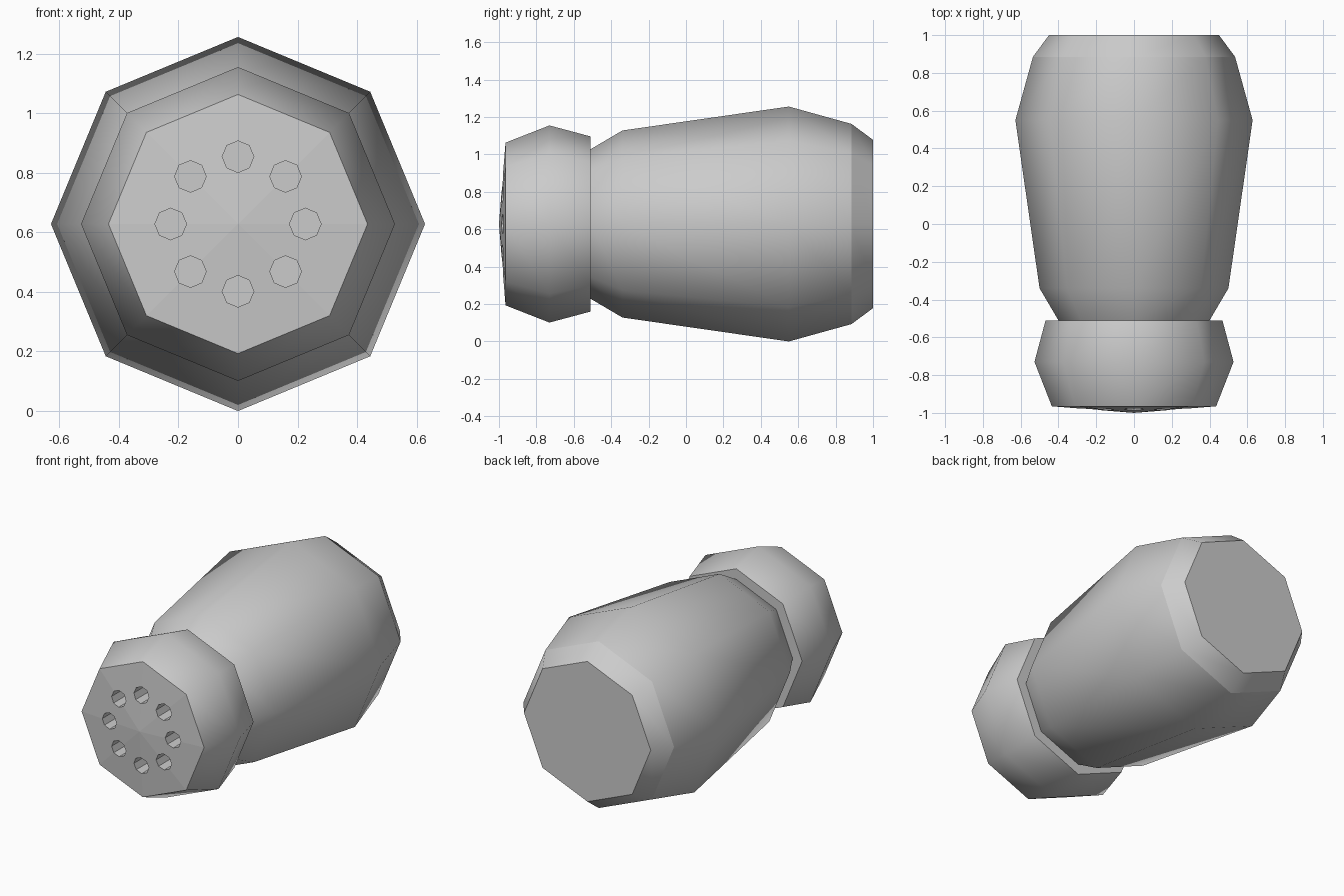
import bpy, bmesh
from math import cos, sin, pi

if "Cube" in bpy.data.objects:
    bpy.data.objects.remove(bpy.data.objects["Cube"])

SIDES = 8
CZ = 0.628  # height of the long axis


def lathe(name, profile, flat_segments=(), sharp_rings=()):
    """Revolve (y, radius) points around the y axis; radius 0 closes to a point."""
    bm = bmesh.new()
    rings = []
    for y, r in profile:
        if r == 0:
            rings.append([bm.verts.new((0, y, CZ))] * SIDES)
        else:
            rings.append([bm.verts.new((r * sin(2 * pi * i / SIDES), y,
                                        CZ + r * cos(2 * pi * i / SIDES)))
                          for i in range(SIDES)])
    for s, (a, b) in enumerate(zip(rings, rings[1:])):
        for i in range(SIDES):
            j = (i + 1) % SIDES
            quad = list(dict.fromkeys((a[i], a[j], b[j], b[i])))
            bm.faces.new(quad).smooth = s not in flat_segments
    for k in sharp_rings:
        for i in range(SIDES):
            edge = bm.edges.get((rings[k][i], rings[k][(i + 1) % SIDES]))
            edge.smooth = False
    bmesh.ops.recalc_face_normals(bm, faces=bm.faces)
    mesh = bpy.data.meshes.new(name)
    bm.to_mesh(mesh)
    bm.free()
    obj = bpy.data.objects.new(name, mesh)
    bpy.context.collection.objects.link(obj)
    return obj


# Tapered body with neck, chamfered foot and flat base
lathe("shaker_body",
      [(-0.51, 0), (-0.51, 0.40), (-0.34, 0.50), (0.55, 0.628),
       (0.885, 0.535), (1.0, 0.45), (1.0, 0)],
      flat_segments=(0, 5), sharp_rings=(1, 4, 5))

# Bulged cap with a shallow cone on the front
cap = lathe("shaker_cap",
            [(-1.0, 0), (-0.965, 0.435), (-0.73, 0.527), (-0.51, 0.468), (-0.51, 0)],
            flat_segments=(0, 3), sharp_rings=(1, 3))

# Ring of octagonal pouring holes
bm = bmesh.new()
for k in range(8):
    a = 2 * pi * k / 8
    rings = []
    for y in (-1.1, -0.8):
        rings.append([bm.verts.new((0.226 * sin(a) + 0.053 * sin(2 * pi * i / 8), y,
                                    CZ + 0.226 * cos(a) + 0.053 * cos(2 * pi * i / 8)))
                      for i in range(8)])
    for i in range(8):
        j = (i + 1) % 8
        bm.faces.new((rings[0][i], rings[0][j], rings[1][j], rings[1][i]))
    bm.faces.new(rings[0])
    bm.faces.new(rings[1])
bmesh.ops.recalc_face_normals(bm, faces=bm.faces)
mesh = bpy.data.meshes.new("hole_cutters")
bm.to_mesh(mesh)
bm.free()
cutters = bpy.data.objects.new("hole_cutters", mesh)
bpy.context.collection.objects.link(cutters)
cutters.hide_render = True
cutters.display_type = 'WIRE'

cut = cap.modifiers.new("holes", 'BOOLEAN')
cut.operation = 'DIFFERENCE'
cut.solver = 'EXACT'
cut.object = cutters
